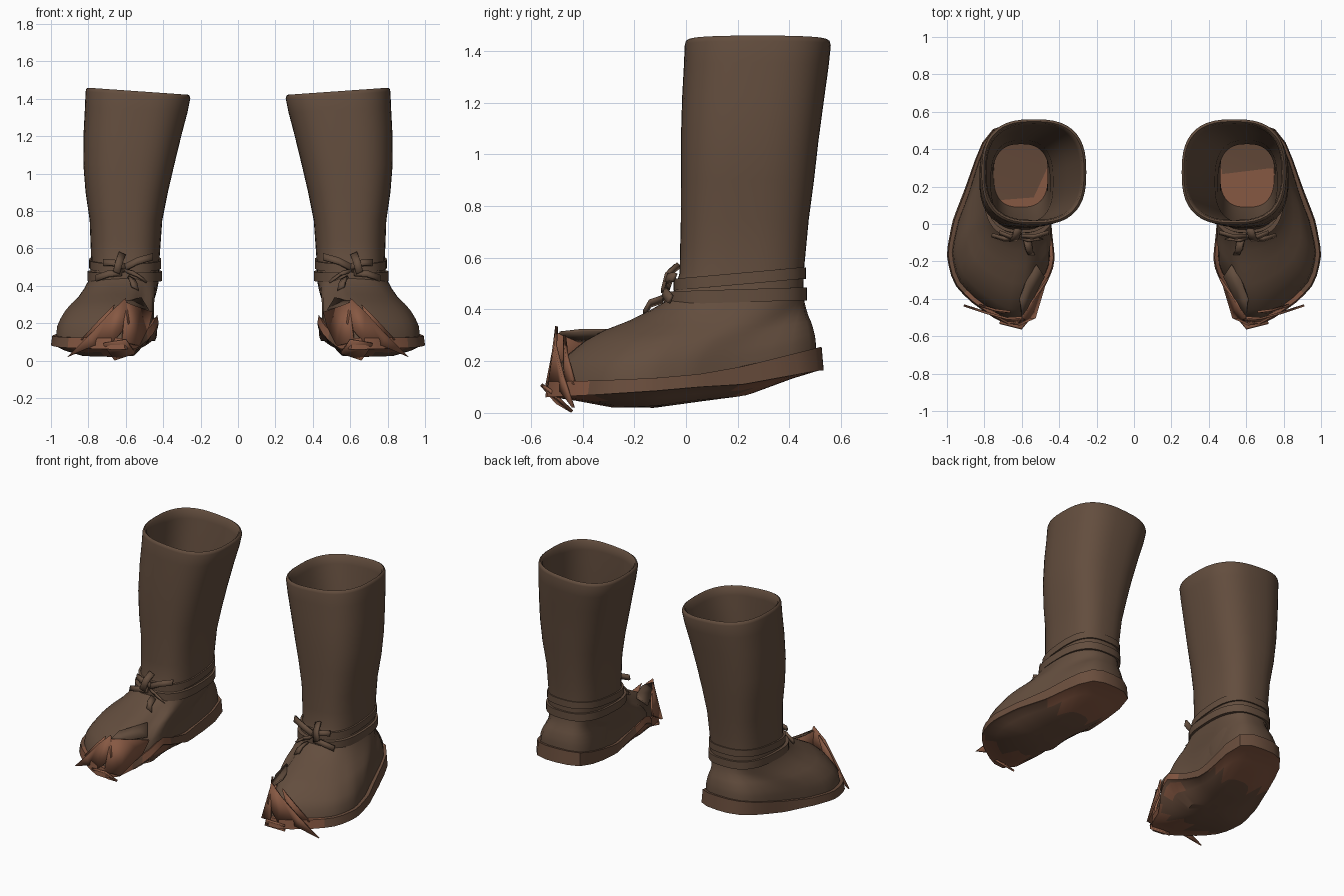
import bpy, bmesh, math
from mathutils import Vector

if "Cube" in bpy.data.objects:
    bpy.data.objects.remove(bpy.data.objects["Cube"])

N = 44


def material(name, rgb):
    m = bpy.data.materials.new(name)
    m.diffuse_color = (*rgb, 1)
    m.use_nodes = True
    m.node_tree.nodes["Principled BSDF"].inputs["Base Color"].default_value = m.diffuse_color
    return m


LEATHER = material("brown leather", (0.125, 0.075, 0.048))
SOLE = material("sole brown", (0.143, 0.075, 0.046))
RUST = material("worn rust leather", (0.240, 0.098, 0.055))


def finish(name, bm, mats, angle=40):
    """Make an object, smooth it and mirror it to the second boot."""
    bmesh.ops.recalc_face_normals(bm, faces=bm.faces)
    me = bpy.data.meshes.new(name)
    bm.to_mesh(me)
    bm.free()
    for m in mats:
        me.materials.append(m)
    ob = bpy.data.objects.new(name, me)
    bpy.context.collection.objects.link(ob)
    bpy.context.view_layer.objects.active = ob
    ob.select_set(True)
    bpy.ops.object.shade_smooth_by_angle(angle=math.radians(angle))
    ob.select_set(False)
    mod = ob.modifiers.new("pair", "MIRROR")
    mod.use_mirror_merge = False
    return ob


def loft(bm, rings, cap_start=False, cap_end=False, closed=False):
    vs = [[bm.verts.new(p) for p in r] for r in rings]
    pairs = list(zip(vs, vs[1:])) + ([(vs[-1], vs[0])] if closed else [])
    for a, b in pairs:
        n = len(a)
        for i in range(n):
            bm.faces.new((a[i], a[(i + 1) % n], b[(i + 1) % n], b[i]))
    if cap_start:
        bm.faces.new(vs[0])
    if cap_end:
        bm.faces.new(vs[-1])


def interp(table, t):
    """Linear lookup in a table of (key, values...) rows."""
    if t <= table[0][0]:
        return table[0][1:]
    for a, b in zip(table, table[1:]):
        if t <= b[0]:
            k = (t - a[0]) / (b[0] - a[0])
            return tuple(u + (v - u) * k for u, v in zip(a[1:], b[1:]))
    return table[-1][1:]


def squircle(cx, cy, rx, ry, z):
    pts = []
    for i in range(N):
        a = 2 * math.pi * i / N
        c, s = math.cos(a), math.sin(a)
        pts.append(Vector((cx + rx * math.copysign(abs(c) ** 0.75, c),
                           cy + ry * math.copysign(abs(s) ** 0.75, s), z)))
    return pts


# Shaft section extents: z, x min, x max, y min, y max
SHAFT = [(0.40, .41, .81, -.09, .46), (0.46, .42, .79, -.05, .455),
         (0.54, .42, .785, -.025, .455), (0.75, .405, .793, -.02, .475),
         (0.90, .375, .815, -.02, .495), (1.05, .34, .827, -.02, .512),
         (1.22, .30, .825, -.015, .535), (1.40, .255, .815, -.005, .56)]


def section(z, inset=0.0):
    x0, x1, y0, y1 = interp(SHAFT, z)
    pts = squircle((x0 + x1) / 2, (y0 + y1) / 2,
                   (x1 - x0) / 2 - inset, (y1 - y0) / 2 - inset, z)
    for p in pts:
        p.z += max(0, (z - 1.1) / .34) * (p.x - .53) * .07
    return pts


# Footprint outline, sampled by angle round a centre
FOOT = [(.425, .49), (.50, .525), (.62, .535), (.745, .535), (.82, .43), (.90, .2),
        (.97, .02), (1.005, -.16), (.97, -.32), (.87, -.42), (.74, -.51),
        (.63, -.57), (.54, -.53), (.545, -.40), (.45, -.29), (.42, -.2),
        (.44, -.03), (.445, .2), (.425, .40)]
CENTRE = Vector((.68, -.02))


def outline(inset=0.0):
    pts = []
    for i in range(N):
        a = 2 * math.pi * i / N
        d = Vector((math.cos(a), math.sin(a)))
        for p, q in zip(FOOT, FOOT[1:] + FOOT[:1]):
            p, q = Vector(p) - CENTRE, Vector(q) - CENTRE
            e = q - p
            den = d.x * e.y - d.y * e.x
            if abs(den) < 1e-9:
                continue
            r = (p.x * e.y - p.y * e.x) / den
            k = (p.x * d.y - p.y * d.x) / den
            if r > 0 and -1e-6 <= k <= 1 + 1e-6:
                pts.append(CENTRE + d * (r - inset))
                break
    # soften the corners
    return [(pts[i - 1] + pts[i] * 4 + pts[(i + 1) % N]) / 6 for i in range(N)]


# Sole heights along the foot: y, upper edge, lower edge, underside
HEIGHT = [(-.55, .12, .06, .045), (-.35, .125, .07, .012), (-.12, .135, .085, .02),
          (.05, .15, .10, .045), (.22, .18, .11, .06), (.52, .255, .165, .15)]


def foot_ring(inset, level, shrink=1.0, belly=0.0):
    ring = []
    for p in outline(inset):
        q = CENTRE + (p - CENTRE) * shrink
        # the inner edge of the forefoot rolls upward
        inner = max(0, .55 - q.x) * max(0, 1 - abs(q.y + .2) / .3)
        h = interp(HEIGHT, q.y)
        ring.append(Vector((q.x, q.y, h[level] + (h[2] - h[level]) * belly + inner)))
    return ring


# Sole: band with a rounded underside, worn at heel, toe and inner edge
bm = bmesh.new()
loft(bm, [foot_ring(.035, 0), foot_ring(.008, 0), foot_ring(0, 1), foot_ring(.02, 1),
          foot_ring(0, 1, .78, .45), foot_ring(0, 1, .5, .9), foot_ring(0, 1, .2, 1)],
     cap_start=True, cap_end=True)
bmesh.ops.recalc_face_normals(bm, faces=bm.faces)
bm.normal_update()
for f in bm.faces:
    c = f.calc_center_median()
    if f.normal.z < -.6:
        f.material_index = 1 if c.y > .2 or c.y < -.32 else 0
    else:
        f.material_index = 1 if c.y < -.36 or (c.x < .5 and c.y < -.1) else 0
finish("sole", bm, [SOLE, RUST])

# Boot upper: foot blends into the shaft, folds over the rim and goes inside
base, ankle = foot_ring(.03, 0), section(.46)
bm = bmesh.new()
rings = []
for f, rise in [(0, -.01), (.03, .05), (.12, .09), (.26, .135), (.42, .17),
                (.62, .205), (.80, .25), (.93, .29)]:
    ring = []
    for b, a in zip(base, ankle):
        p = b.lerp(a, f)
        z0 = b.z + (.135 - b.z) * min(1, rise / .3)
        # the toe box stays fuller than the sides
        toe = .02 * max(0, min(1, (-b.y - .25) / .2)) * 4 * f * (1 - f)
        p.z = z0 + rise + toe
        ring.append(p)
    rings.append(ring)
rings += [section(z) for z in (.46, .54, .64, .75, .90, 1.05, 1.22, 1.34, 1.42)]
rings += [section(1.435, .004), section(1.44, .012), section(1.43, .022)]
rings += [section(z, .028) for z in (1.38, 1.1, .75, .5)]
FLOOR = squircle(.605, .265, .145, .175, .20)
rings.append(FLOOR)
loft(bm, rings)
finish("boot_upper", bm, [LEATHER], 50)

# Insole
bm = bmesh.new()
bm.faces.new([bm.verts.new(p) for p in FLOOR])
finish("insole", bm, [RUST])


# Ankle straps wrapped round the boot
def strap(name, front, back, height, out):
    bm = bmesh.new()

    def ring(off, dz):
        r = []
        for p, q in zip(section(front, -off), section(back, -off)):
            k = min(1, max(0, (p.y + .06) / .5))
            v = p.lerp(q, k)
            v.z += dz
            r.append(v)
        return r
    h = height / 2
    loft(bm, [ring(-.01, -h), ring(out, -h), ring(out, h), ring(-.01, h)], closed=True)
    finish(name, bm, [LEATHER])


strap("lower_strap", .445, .46, .05, .013)
strap("upper_strap", .495, .54, .045, .009)


# Thin flat pieces
def plate(name, polys, mat, thick=.012):
    bm = bmesh.new()
    for poly in polys:
        f = bm.faces.new([bm.verts.new(p) for p in poly])
        bmesh.ops.triangulate(bm, faces=[f])
    ob = finish(name, bm, [mat], 20)
    s = ob.modifiers.new("thickness", "SOLIDIFY")
    s.thickness, s.offset = thick, 0


def ribbon(a, b, w):
    a, b, w = Vector(a), Vector(b), Vector(w)
    m = (a + b) / 2 + Vector((0, -.015, .01))
    return [a - w, m - w, b - w, b + w, m + w, a + w]


# Lace knot and loose ends at the front of the ankle
plate("lace_bow", [
    ribbon((.62, -.065, .49), (.455, -.045, .555), (0, .006, .018)),
    ribbon((.60, -.065, .50), (.72, -.045, .525), (0, .006, .016)),
    ribbon((.60, -.075, .48), (.50, -.08, .43), (.012, 0, .012)),
    ribbon((.62, -.075, .47), (.76, -.06, .44), (0, .006, .016)),
    ribbon((.62, -.03, .57), (.65, -.09, .47), (.018, 0, .008)),
    ribbon((.57, -.09, .44), (.55, -.16, .385), (.018, 0, .01))], LEATHER, .014)

# Torn toe leather
plate("torn_toe_flap", [
    [(.60, -.50, .335), (.68, -.505, .26), (.79, -.475, .14), (.91, -.435, .02),
     (.77, -.48, .08), (.67, -.53, .10), (.58, -.51, .20)],
    [(.66, -.47, .30), (.74, -.46, .22), (.84, -.43, .11), (.72, -.47, .12)],
    [(.55, -.42, .29), (.60, -.50, .31), (.62, -.54, .10), (.53, -.50, .08),
     (.48, -.33, .18), (.46, -.29, .26)],
    [(.60, -.56, .11), (.72, -.53, .09), (.66, -.44, .005), (.55, -.50, .04)]], RUST)
plate("torn_instep_flap", [
    [(.52, -.22, .335), (.57, -.29, .32), (.61, -.40, .32), (.60, -.49, .31),
     (.55, -.42, .28), (.48, -.28, .27)]], LEATHER)
